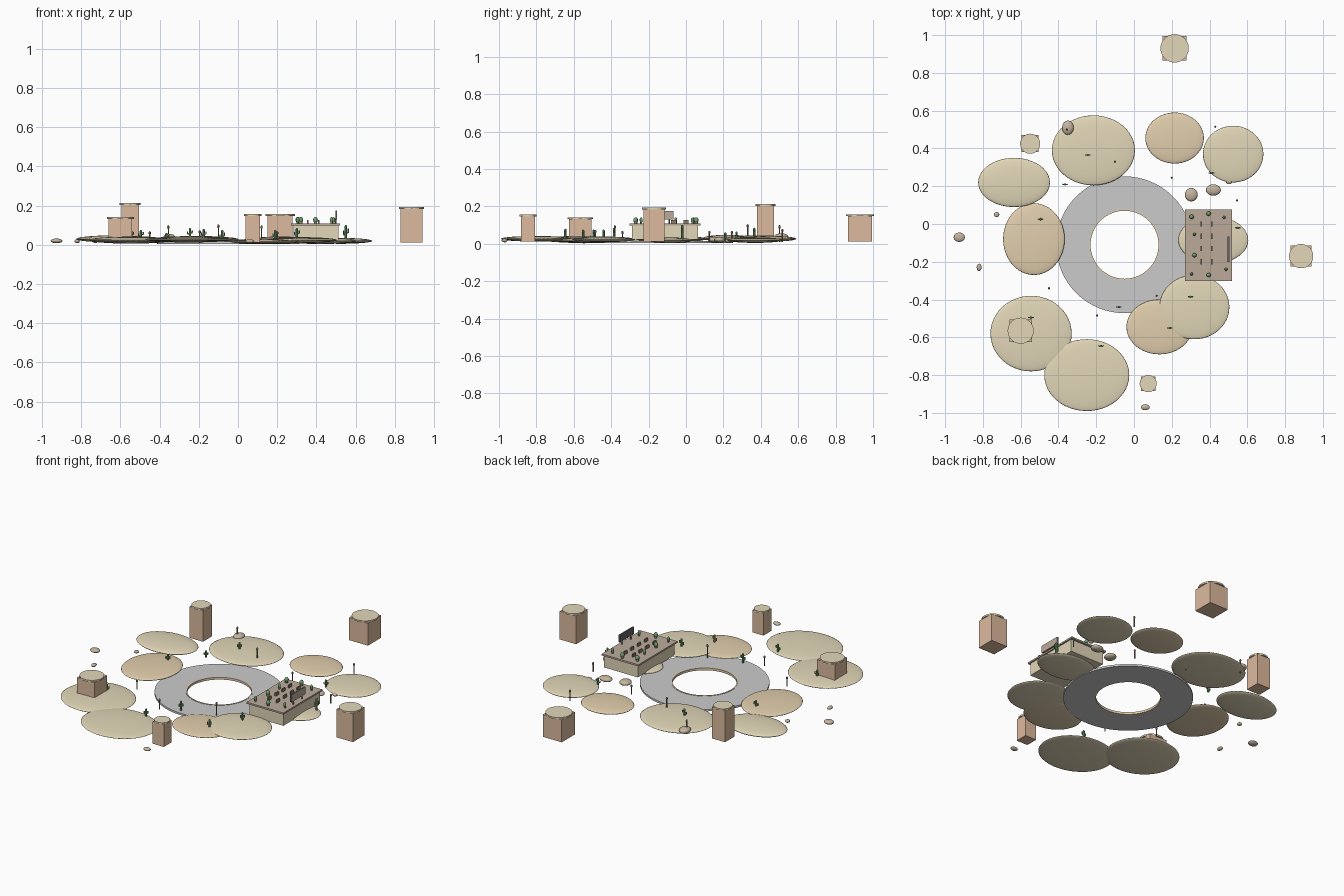
import bpy, math
from mathutils import Vector


def mat(name, rgb):
    m = bpy.data.materials.new(name)
    m.diffuse_color = (*rgb, 1)
    return m


SAND = mat("pale_sand", (0.76, 0.68, 0.48))
TAN = mat("tan_sand", (0.76, 0.62, 0.42))
CLAY = mat("clay", (0.72, 0.49, 0.34))
ROCK = mat("rock", (0.56, 0.46, 0.35))
DECK = mat("deck", (0.50, 0.41, 0.33))
GREEN = mat("cactus_green", (0.16, 0.36, 0.16))
WOOD = mat("dry_wood", (0.28, 0.22, 0.15))
DARK = mat("dark_panel", (0.12, 0.12, 0.14))


def finish(name, m, smooth=True):
    o = bpy.context.object
    o.name = name
    if m:
        o.data.materials.append(m)
    if smooth:
        bpy.ops.object.shade_smooth_by_angle(angle=math.radians(40))
    return o


def ball(name, x, y, z, rx, ry, rz, m, seg=40, rings=16):
    bpy.ops.mesh.primitive_uv_sphere_add(segments=seg, ring_count=rings, radius=1, location=(x, y, z))
    o = finish(name, m)
    o.scale = (rx, ry, rz)
    return o


def box(name, x0, x1, y0, y1, z0, z1, m):
    bpy.ops.mesh.primitive_cube_add(size=1, location=((x0 + x1) / 2, (y0 + y1) / 2, (z0 + z1) / 2))
    o = finish(name, m, False)
    o.scale = (x1 - x0, y1 - y0, z1 - z0)
    return o


def rod(name, a, b, r, m, sides=8):
    a, b = Vector(a), Vector(b)
    d = b - a
    bpy.ops.mesh.primitive_cylinder_add(vertices=sides, radius=r, depth=d.length, location=(a + b) / 2,
                                        rotation=d.to_track_quat('Z', 'Y').to_euler())
    return finish(name, m)


def ring(name, x, y, r0, r1, z0, z1, m, n=64):
    verts, faces = [], []
    prof = [(r0, z0), (r1, z0), (r1, z1), (r0, z1)]
    for i in range(n):
        t = 2 * math.pi * i / n
        verts += [(x + r * math.cos(t), y + r * math.sin(t), z) for r, z in prof]
        for k in range(4):
            j, l = (i + 1) % n, (k + 1) % 4
            faces.append((4 * i + k, 4 * j + k, 4 * j + l, 4 * i + l)[::-1])
    me = bpy.data.meshes.new(name)
    me.from_pydata(verts, [], faces)
    o = bpy.data.objects.new(name, me)
    bpy.context.collection.objects.link(o)
    bpy.ops.object.select_all(action='DESELECT')
    bpy.context.view_layer.objects.active = o
    o.select_set(True)
    return finish(name, m)


# round road with a sandy inner kerb
ring("ring_road", -0.05, -0.11, 0.185, 0.362, 0.004, 0.016, None)
ring("inner_kerb", -0.05, -0.11, 0.18, 0.187, 0.004, 0.018, TAN)

# dunes: x, y, rx, ry, centre z, half height, material
for i, (x, y, rx, ry, z, rz, m) in enumerate([
        (-0.635, 0.22, 0.19, 0.13, 0.030, 0.018, SAND),
        (-0.215, 0.39, 0.22, 0.185, 0.027, 0.018, SAND),
        (0.215, 0.455, 0.155, 0.135, 0.027, 0.015, TAN),
        (0.525, 0.37, 0.16, 0.15, 0.020, 0.015, SAND),
        (-0.53, -0.08, 0.163, 0.19, 0.026, 0.017, TAN),
        (-0.545, -0.58, 0.215, 0.20, 0.024, 0.018, SAND),
        (-0.25, -0.80, 0.225, 0.19, 0.027, 0.015, SAND),
        (0.135, -0.545, 0.175, 0.145, 0.017, 0.014, TAN),
        (0.32, -0.44, 0.185, 0.17, 0.024, 0.015, SAND),
        (0.42, -0.085, 0.185, 0.125, 0.020, 0.016, SAND)]):
    ball(f"dune_{i}", x, y, z, rx, ry, rz, m, 48, 12)

# square rock pillars with round caps: x, y, half width, cap radius, top z
for i, (x, y, w, r, h) in enumerate([
        (0.885, -0.17, 0.056, 0.064, 0.193), (0.215, 0.93, 0.064, 0.075, 0.158),
        (-0.55, 0.425, 0.045, 0.053, 0.213), (-0.60, -0.565, 0.060, 0.069, 0.142),
        (0.075, -0.845, 0.038, 0.045, 0.157)]):
    box(f"pillar_{i}", x - w, x + w, y - w, y + w, 0.012, h - 0.008, CLAY)
    rod(f"pillar_cap_{i}", (x, y, h - 0.010), (x, y, h), r, SAND, 32)

# loose rocks: x, y, rx, ry, centre z, half height
for i, (x, y, rx, ry, z, rz) in enumerate([
        (-0.925, -0.07, 0.03, 0.025, 0.020, 0.012), (-0.82, -0.23, 0.013, 0.02, 0.018, 0.010),
        (-0.727, 0.05, 0.014, 0.014, 0.018, 0.009), (0.303, 0.155, 0.034, 0.036, 0.022, 0.016),
        (0.42, 0.18, 0.04, 0.03, 0.022, 0.016), (0.503, 0.225, 0.017, 0.014, 0.016, 0.010),
        (0.06, -0.97, 0.023, 0.016, 0.018, 0.010), (-0.35, 0.51, 0.031, 0.038, 0.038, 0.018)]):
    ball(f"rock_{i}", x, y, z, rx, ry, rz, ROCK, 16, 10)


def cactus(n, x, y, z, h, r=0.006, arm=0.012):
    rod(f"cactus_trunk_{n}", (x, y, z), (x, y, z + h), r, GREEN)
    ball(f"cactus_tip_{n}", x, y, z + h, r, r, r, GREEN, 8, 6)
    for s, f in ((-1, 0.4), (1, 0.55)):
        ex = x + s * arm
        rod(f"cactus_elbow_{n}", (x, y, z + h * f), (ex, y, z + h * f), r * 0.55, GREEN, 6)
        rod(f"cactus_arm_{n}", (ex, y, z + h * f), (ex, y, z + h * (f + 0.3)), r * 0.55, GREEN, 6)


# cacti on the ground
for i, (x, y, z, h) in enumerate([
        (-0.245, 0.365, 0.04, 0.04), (-0.365, 0.21, 0.02, 0.035), (-0.495, 0.025, 0.03, 0.04),
        (0.41, 0.27, 0.02, 0.04), (0.55, -0.02, 0.02, 0.075), (-0.545, -0.495, 0.03, 0.04),
        (-0.175, -0.645, 0.03, 0.045), (0.19, -0.55, 0.025, 0.045), (0.30, -0.385, 0.03, 0.05),
        (-0.08, -0.44, 0.015, 0.055)]):
    cactus(i, x, y, z, h)

# dry stalks
for i, (x, y, h) in enumerate([
        (-0.10, 0.33, 0.075), (0.20, 0.245, 0.04), (0.43, 0.515, 0.05), (0.545, 0.125, 0.04),
        (-0.45, -0.34, 0.04), (-0.195, -0.485, 0.045), (0.12, -0.38, 0.07), (-0.355, 0.50, 0.07)]):
    rod(f"stalk_{i}", (x, y, 0.01), (x, y, 0.02 + h), 0.0035, WOOD, 6)
    ball(f"stalk_head_{i}", x, y, 0.02 + h, 0.006, 0.006, 0.01, WOOD, 8, 6)

# terrace: stone base, overhanging deck
box("terrace_base", 0.282, 0.512, -0.29, 0.065, 0.022, 0.098, SAND)
box("terrace_deck", 0.27, 0.52, -0.302, 0.078, 0.098, 0.108, DECK)

# shrubs and benches on the deck
for i, (x, y) in enumerate([(0.305, 0.038), (0.395, 0.055), (0.477, 0.035), (0.32, -0.055),
                            (0.32, -0.165), (0.305, -0.265), (0.395, -0.27), (0.487, -0.24)]):
    big = i in (0, 1, 4, 6)
    r = 0.012 if big else 0.008
    rod(f"planter_{i}", (x, y, 0.107), (x, y, 0.117), r * 0.7, WOOD, 10)
    ball(f"shrub_{i}", x, y, 0.127, r, r, 0.015, GREEN, 12, 8)
for i, y in enumerate((0.0, -0.065, -0.13, -0.20)):
    for x in (0.355, 0.412):
        box(f"bench_{i}", x - 0.004, x + 0.004, y - 0.014, y + 0.014, 0.107, 0.127, WOOD)

# sign panel on two posts at the deck edge
box("sign_panel", 0.496, 0.503, -0.20, -0.066, 0.130, 0.175, DARK)
box("sign_face", 0.503, 0.505, -0.20, -0.066, 0.130, 0.175, DECK)
for y in (-0.175, -0.09):
    rod("sign_post", (0.499, y, 0.105), (0.499, y, 0.135), 0.004, WOOD, 8)
